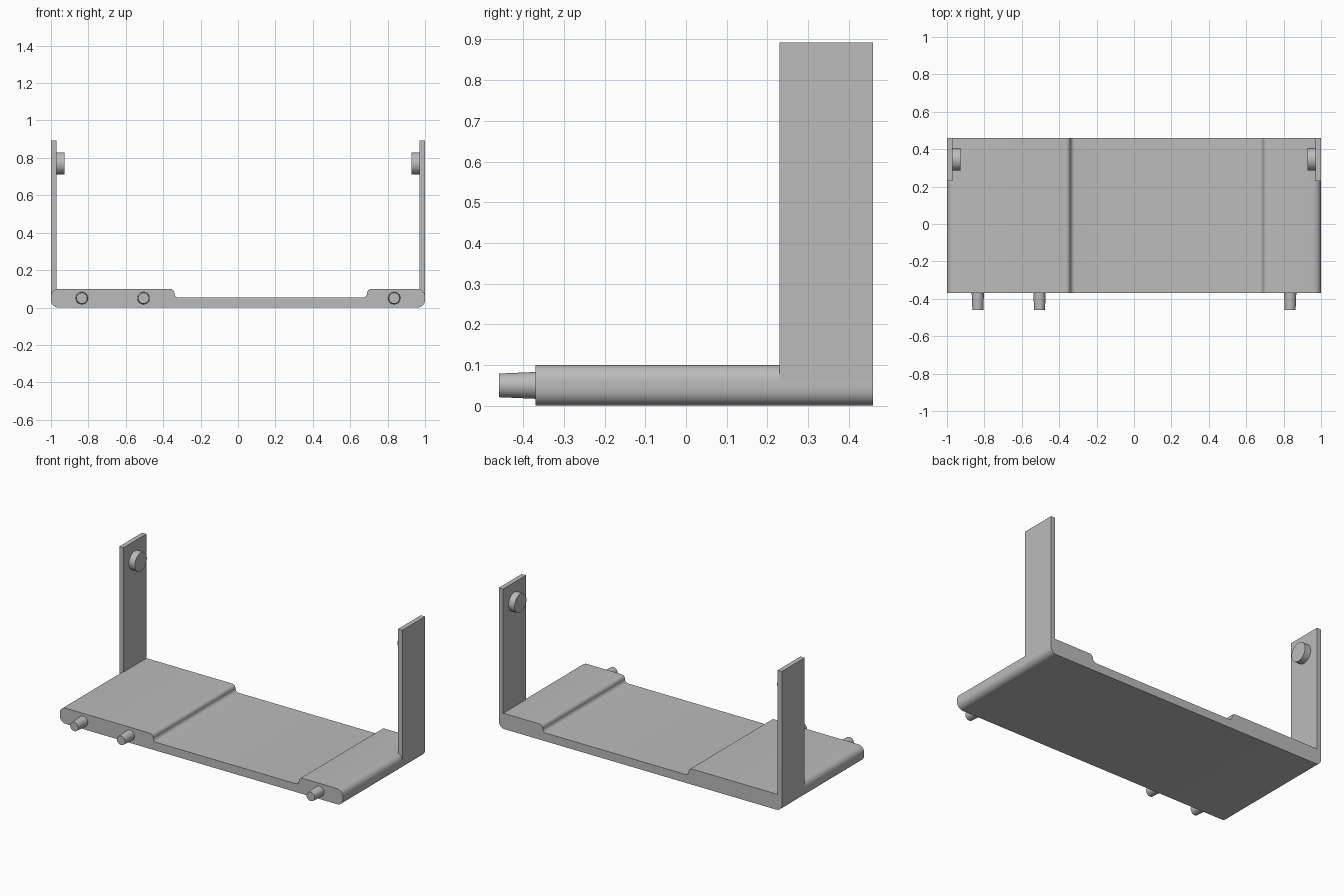
import bpy, bmesh
from math import sin, cos, pi, radians
from mathutils import Matrix, Vector

cube = bpy.data.objects.get("Cube")
if cube:
    bpy.data.objects.remove(cube, do_unlink=True)

grey = bpy.data.materials.new("plain grey")
grey.use_nodes = True
grey.diffuse_color = (0.5, 0.5, 0.5, 1)
grey.node_tree.nodes["Principled BSDF"].inputs["Base Color"].default_value = (0.5, 0.5, 0.5, 1)


def finish(name, bm):
    """Turn a bmesh into a grey object with smooth curves and sharp edges."""
    bmesh.ops.recalc_face_normals(bm, faces=bm.faces)
    mesh = bpy.data.meshes.new(name)
    bm.to_mesh(mesh)
    bm.free()
    mesh.materials.append(grey)
    obj = bpy.data.objects.new(name, mesh)
    bpy.context.collection.objects.link(obj)
    bpy.ops.object.select_all(action="DESELECT")
    obj.select_set(True)
    bpy.context.view_layer.objects.active = obj
    bpy.ops.object.shade_smooth_by_angle(angle=radians(30))
    return obj


def arc(cx, cz, r, start, end, steps=8):
    """Points along an arc, with angles in degrees."""
    angles = [radians(start + (end - start) * i / steps) for i in range(steps + 1)]
    return [(cx + r * cos(a), cz + r * sin(a)) for a in angles]


def extrude(name, outline, y0, y1):
    """Extrude an x-z outline along y."""
    bm = bmesh.new()
    face = bm.faces.new([bm.verts.new((x, y0, z)) for x, z in outline])
    result = bmesh.ops.extrude_face_region(bm, geom=[face])
    moved = [v for v in result["geom"] if isinstance(v, bmesh.types.BMVert)]
    bmesh.ops.translate(bm, verts=moved, vec=(0, y1 - y0, 0))
    return finish(name, bm)


def round_peg(name, base, direction, length, r_base, r_tip):
    """Short, slightly tapered cylinder growing from a base point."""
    d = Vector(direction)
    turn = d.to_track_quat("Z", "Y").to_matrix().to_4x4()
    place = Matrix.Translation(Vector(base) + d * length / 2) @ turn
    bm = bmesh.new()
    bmesh.ops.create_cone(bm, cap_ends=True, segments=40, radius1=r_base,
                          radius2=r_tip, depth=length, matrix=place)
    return finish(name, bm)


FRONT, BACK, ARM_FRONT = -0.37, 0.46, 0.23
TOP, FLOOR, R = 0.1, 0.053, 0.04
STEP = (TOP - FLOOR) / 2
STEP_L, STEP_R = -0.34, 0.69

# Base plate: rounded ends and a recessed middle with filleted steps
outline = (
    arc(-1 + R, R, R, 180, 270)
    + arc(1 - R, R, R, 270, 360)
    + arc(1 - R, TOP - R, R, 0, 90)
    + arc(STEP_R + STEP, TOP - STEP, STEP, 90, 180)
    + arc(STEP_R - STEP, FLOOR + STEP, STEP, 0, -90)[1:]
    + arc(STEP_L + STEP, FLOOR + STEP, STEP, 270, 180)
    + arc(STEP_L - STEP, TOP - STEP, STEP, 0, 90)[1:]
    + arc(-1 + R, TOP - R, R, 90, 180)
)
extrude("base_plate", outline, FRONT, BACK)

# Upright arms at the back corners, each with a round button facing inward
for side, label in ((-1, "right"), (1, "left")):
    arm = [(side * x, z) for x, z in ((1, 0.05), (1, 0.893), (0.97, 0.893), (0.97, 0.05))]
    extrude(label + "_arm", arm, ARM_FRONT, BACK)
    round_peg(label + "_button", (side * 0.972, 0.345, 0.77), (-side, 0, 0), 0.044, 0.06, 0.06)

# Tapered pegs on the front edge
for label, x in (("outer_right", -0.835), ("inner_right", -0.505), ("left", 0.835)):
    round_peg(label + "_peg", (x, FRONT + 0.002, 0.05), (0, -1, 0), 0.092, 0.033, 0.029)
